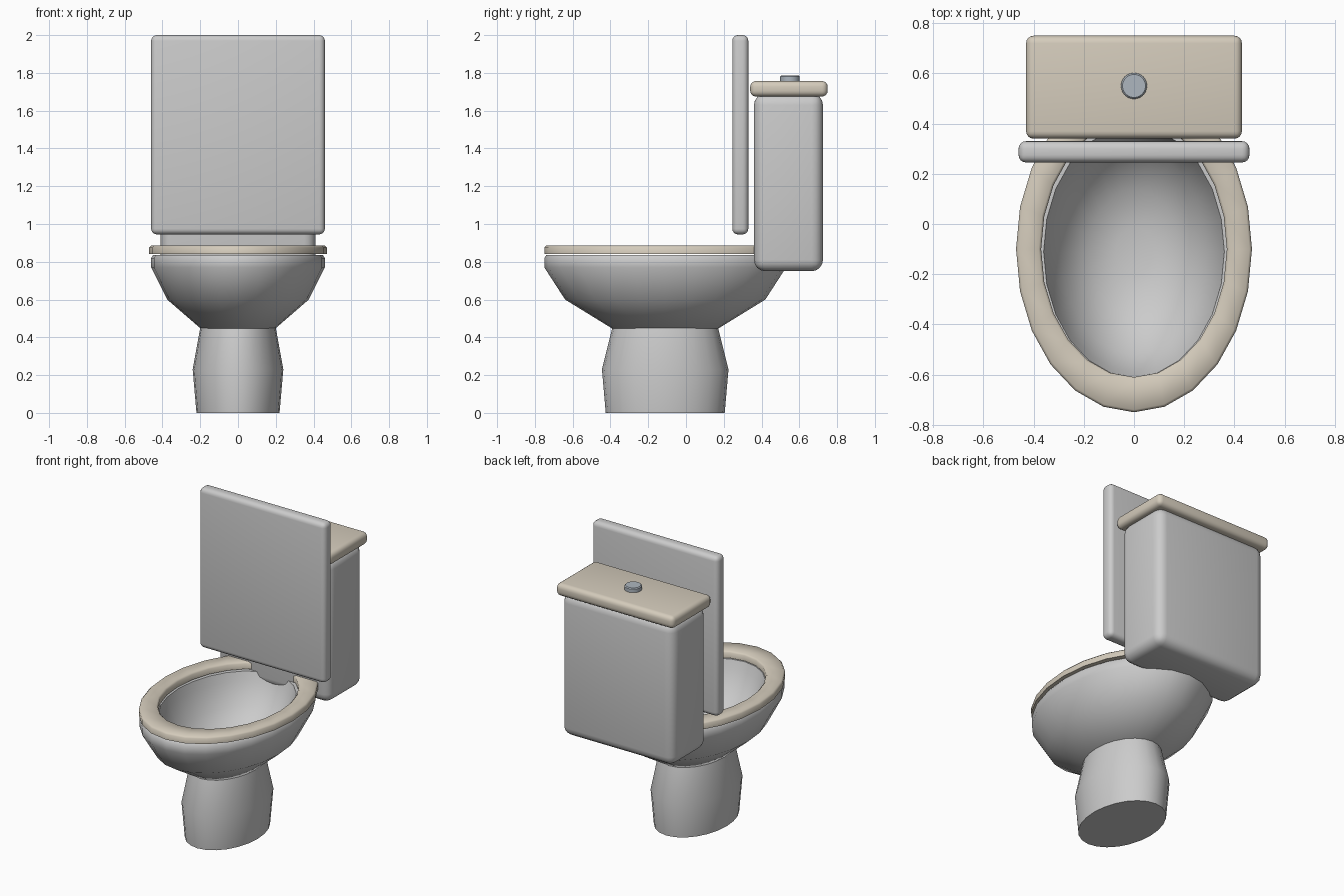
import bpy, bmesh
from math import sin, cos, tau, radians

if "Cube" in bpy.data.objects:
    bpy.data.objects.remove(bpy.data.objects["Cube"])

SIDES = 24


def material(name, rgb):
    m = bpy.data.materials.new(name)
    m.diffuse_color = (*rgb, 1)
    m.use_nodes = True
    m.node_tree.nodes["Principled BSDF"].inputs["Base Color"].default_value = m.diffuse_color
    return m


beige = material("warm_beige", (0.66, 0.60, 0.50))
steel = material("blue_grey", (0.42, 0.47, 0.52))


def finish(bm, name, mat=None, angle=40):
    bmesh.ops.recalc_face_normals(bm, faces=bm.faces)
    mesh = bpy.data.meshes.new(name)
    bm.to_mesh(mesh)
    bm.free()
    ob = bpy.data.objects.new(name, mesh)
    bpy.context.collection.objects.link(ob)
    if mat:
        mesh.materials.append(mat)
    bpy.ops.object.select_all(action='DESELECT')
    bpy.context.view_layer.objects.active = ob
    ob.select_set(True)
    bpy.ops.object.shade_smooth_by_angle(angle=radians(angle))
    return ob


def oval_lathe(name, profile, y0, ring=False, mat=None, angle=40):
    """Stack ovals (half width, half length, z); ring joins last to first."""
    bm = bmesh.new()
    rows = [[bm.verts.new((rx * sin(tau * i / SIDES), y0 - ry * cos(tau * i / SIDES), z))
             for i in range(SIDES)] for rx, ry, z in profile]
    pairs = list(zip(rows, rows[1:]))
    if ring:
        pairs.append((rows[-1], rows[0]))
    else:
        bm.faces.new(rows[0])
        bm.faces.new(rows[-1])
    for a, b in pairs:
        for i in range(SIDES):
            j = (i + 1) % SIDES
            bm.faces.new((a[i], a[j], b[j], b[i]))
    return finish(bm, name, mat, angle)


def rounded_box(name, lo, hi, radius, mat=None):
    bm = bmesh.new()
    bmesh.ops.create_cube(bm, size=1)
    for v in bm.verts:
        v.co = [(l + h) / 2 + c * (h - l) for l, h, c in zip(lo, hi, v.co)]
    bmesh.ops.bevel(bm, geom=bm.edges[:], offset=radius, segments=4,
                    profile=0.5, affect='EDGES')
    return finish(bm, name, mat)


# Pedestal foot
oval_lathe("pedestal", [(0.22, 0.315, 0), (0.24, 0.335, 0.23), (0.2, 0.28, 0.45)], -0.11)

# Hollow bowl: outside up to the rim, then down the inside to the floor
oval_lathe("bowl", [(0.19, 0.27, 0.44), (0.375, 0.53, 0.6), (0.46, 0.64, 0.77),
                    (0.46, 0.64, 0.82), (0.45, 0.63, 0.835), (0.36, 0.5, 0.835),
                    (0.345, 0.48, 0.78), (0.29, 0.41, 0.64), (0.18, 0.25, 0.53),
                    (0.07, 0.1, 0.5)], -0.11, angle=50)

# Seat ring
oval_lathe("seat", [(0.47, 0.65, 0.84), (0.47, 0.65, 0.875), (0.46, 0.64, 0.885),
                    (0.38, 0.52, 0.885), (0.37, 0.51, 0.875), (0.37, 0.51, 0.84)],
           -0.1, ring=True, mat=beige, angle=50)

# Raised seat cover, tank and tank lid
rounded_box("seat_cover", (-0.46, 0.245, 0.945), (0.46, 0.33, 2.0), 0.03)
rounded_box("tank", (-0.41, 0.36, 0.75), (0.41, 0.725, 1.69), 0.06)
rounded_box("tank_lid", (-0.43, 0.34, 1.675), (0.43, 0.75, 1.757), 0.03, beige)

# Flush button
oval_lathe("flush_button", [(0.052, 0.052, 1.74), (0.052, 0.052, 1.78),
                            (0.046, 0.046, 1.786)], 0.55, mat=steel)
